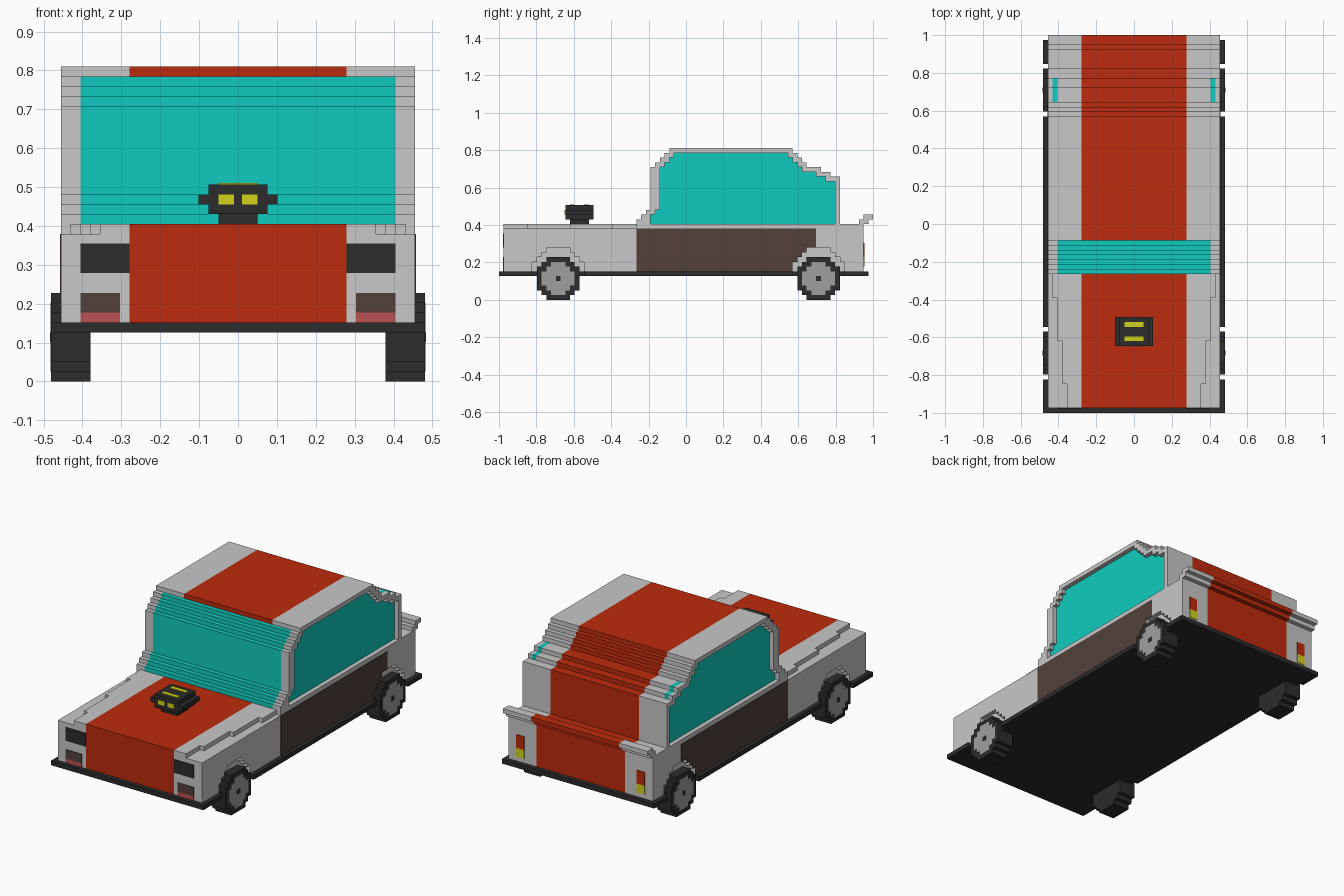
import bpy, bmesh

if "Cube" in bpy.data.objects:
    bpy.data.objects.remove(bpy.data.objects["Cube"])

V = 2 / 79  # one block of the model; all sizes below are counted in blocks

COLOURS = {
    "light_grey": (0.58, 0.58, 0.58), "red": (0.51, 0.024, 0.004),
    "cyan_glass": (0.005, 0.60, 0.52), "black": (0.025, 0.025, 0.025),
    "brown": (0.084, 0.051, 0.042), "hub_grey": (0.35, 0.35, 0.35),
    "pink": (0.49, 0.08, 0.085), "yellow": (0.65, 0.65, 0.01),
}
NAMES = list(COLOURS)
MATS = []
for n, c in COLOURS.items():
    m = bpy.data.materials.new(n)
    m.diffuse_color = (*c, 1)
    m.use_nodes = True
    m.node_tree.nodes["Principled BSDF"].inputs["Base Color"].default_value = m.diffuse_color
    MATS.append(m)


def stair(rows):
    """Stepped outline (y, z) from rows of (z0, z1, y0, y1), bottom to top."""
    pts = []
    for z0, z1, a, b in rows:
        pts += [(a, z0), (a, z1)]
    for z0, z1, a, b in reversed(rows):
        pts += [(b, z1), (b, z0)]
    return [p for i, p in enumerate(pts) if p != pts[i - 1]]


def loft(name, outline, xs, colour, mirror=False):
    """Extrude a side outline across the x cuts; colour is a name or a rule."""
    bm = bmesh.new()
    rings = [[bm.verts.new((x * V, (y - 39.5) * V, z * V)) for y, z in outline] for x in xs]
    for r, s in zip(rings, rings[1:]):
        for i in range(len(r)):
            bm.faces.new((r[i - 1], r[i], s[i], s[i - 1]))
    bm.faces.new(rings[0])
    bm.faces.new(rings[-1])
    bmesh.ops.recalc_face_normals(bm, faces=bm.faces)
    for f in bm.faces:
        c = f.calc_center_median() / V
        c.y += 39.5
        f.material_index = NAMES.index(colour if isinstance(colour, str) else colour(c, f.normal))
    me = bpy.data.meshes.new(name)
    bm.to_mesh(me)
    bm.free()
    for m in MATS:
        me.materials.append(m)
    ob = bpy.data.objects.new(name, me)
    bpy.context.collection.objects.link(ob)
    if mirror:
        ob.modifiers.new("Mirror", "MIRROR").use_mirror_merge = False
    return ob


def box(name, x, y, z, colour, mirror=False):
    return loft(name, stair([(*z, *y)]), x, colour, mirror)


def stripe(c, n):
    return "red" if abs(c.x) < 11 else "light_grey"


# Floor plate with gaps around the wheels
box("floor_plate", (-18, 18), (0, 78), (5, 6), "black")
for i, y in enumerate([(0, 7), (18, 62), (73, 78)]):
    box(f"floor_edge_{i}", (18, 19), y, (5, 6), "black", True)

# Lower body and tapering hood layer
loft("body", stair([(6, 15, 1, 77), (15, 16, 29, 77)]), (-17, -11, 11, 17), stripe)
for i, (a, b, w) in enumerate([(1, 6, 14), (6, 15, 15), (15, 24, 16), (24, 29, 17)]):
    box(f"hood_{i}", (-w, -11, 11, w), (a, b), (15, 16), stripe)

# Side panels with stepped wheel arches
side = [(1, 6)]
for c in (12.5, 67.5):
    up = [(5.5, 6), (5.5, 8), (4.5, 8), (4.5, 9), (3.5, 9), (3.5, 10), (2.5, 10), (2.5, 11)]
    side += [(c - h, z) for h, z in up] + [(c + h, z) for h, z in reversed(up)]
side += [(77, 6), (77, 16), (29, 16), (29, 15), (1, 15)]
loft("side_panel", side, (17, 18), "light_grey", True)
loft("door", stair([(6, 8, 29, 62), (8, 9, 29, 63), (9, 10, 29, 64),
                    (10, 11, 29, 65), (11, 15, 29, 67)]), (18, 18.1), "brown", True)


# Cabin: glass front and sides, striped roof and back
def cabin_rule(c, n):
    ax = abs(c.x)
    if abs(n.x) > 0.5:
        return "cyan_glass"
    if ax < 16 and c.y < 36.1 and c.z < 31.2:
        return "cyan_glass"
    if ax > 16 and 65.5 < c.y < 70.5 and c.z < 28.2:
        return "cyan_glass"
    return stripe(c, n)


loft("cabin", stair([(16, 17, 29, 72), (17, 18, 30, 72), (18, 19, 31, 72), (19, 26, 32, 72),
                     (26, 27, 32, 70), (27, 28, 32, 68), (28, 29, 33, 65), (29, 30, 34, 64),
                     (30, 31, 35, 63), (31, 32, 36, 62)]),
     (-17, -16, -11, 11, 16, 17), cabin_rule)

# Window frames standing proud of the side glass
loft("front_pillar", stair([(16, 17, 29, 32), (17, 18, 30, 32), (18, 19, 31, 33), (19, 28, 32, 34),
                            (28, 29, 33, 35), (29, 30, 34, 36), (30, 31, 35, 37)]),
     (17, 18), "light_grey", True)
loft("rear_pillar", stair([(16, 25, 71, 72), (25, 26, 69, 72), (26, 27, 67, 70), (27, 28, 64, 68),
                           (28, 29, 63, 65), (29, 30, 62, 64), (30, 31, 61, 63)]),
     (17, 18), "light_grey", True)
box("roof_rail", (17, 18), (36, 62), (31, 32), "light_grey", True)

# Spoiler
loft("spoiler", stair([(16, 17, 76, 78), (17, 18, 77, 79)]), (-18, -11, 11, 18), stripe)

# Front lights
box("headlight", (11, 16), (0.85, 1), (11, 14), "black", True)
box("fog_light_lower", (12, 16), (0.85, 1), (6, 7), "pink", True)
box("fog_light_upper", (12, 16), (0.85, 1), (7, 9), "brown", True)

# Tail lights
box("tail_light_lower", (14, 16), (77, 77.15), (7, 9), "yellow", True)
box("tail_light_upper", (14, 16), (77, 77.15), (9, 12), "red", True)

# Air intake on the hood
box("intake_stem", (-2, 2), (15, 19), (16, 17), "black")
box("intake_body", (-3, 3), (14, 20), (17, 20), "black")
box("intake_ears", (-4, 4), (14, 20), (18, 19), "black")
box("intake_front_spot", (0.4, 2), (13.85, 14), (18, 19), "yellow", True)
for i, y in enumerate((15, 18)):
    box(f"intake_top_bar_{i}", (-2, 2), (y, y + 1), (20, 20.15), "yellow")

# Stepped wheels with hubs
for name, c in (("front", 12.5), ("rear", 67.5)):
    tyre = [(0, 1, 2.5), (1, 2, 3.5), (2, 7, 4.5), (7, 8, 3.5), (8, 9, 2.5)]
    hub = [(1, 2, 1.5), (2, 3, 2.5), (3, 6, 3.5), (6, 7, 2.5), (7, 8, 1.5)]
    loft(f"{name}_wheel", stair([(a, b, c - h, c + h) for a, b, h in tyre]), (15, 19), "black", True)
    loft(f"{name}_hub", stair([(a, b, c - h, c + h) for a, b, h in hub]), (19, 19.06), "hub_grey", True)
    box(f"{name}_hub_cap", (19, 19.12), (c - 0.5, c + 0.5), (4, 5), "black", True)
